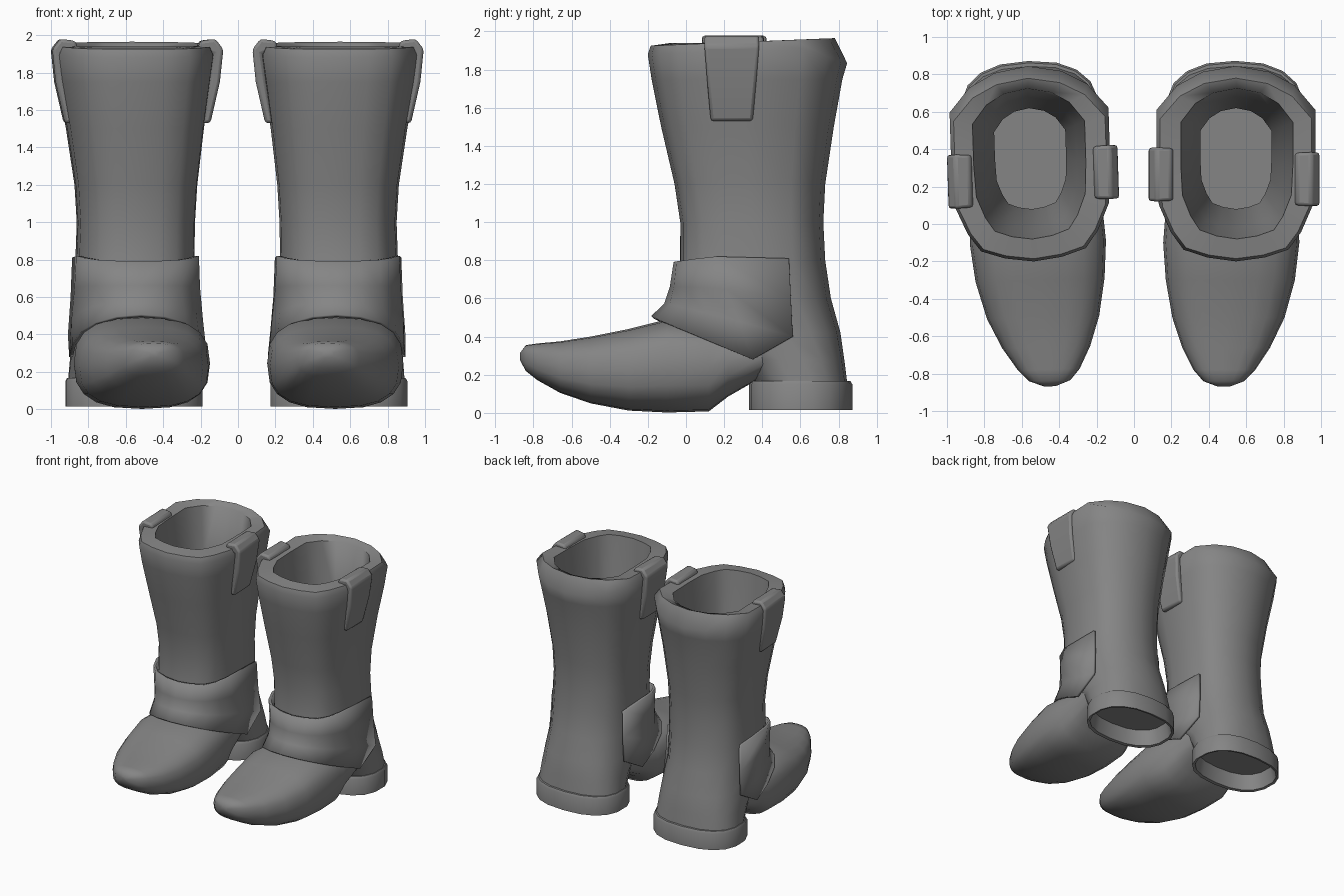
import bpy, bmesh, math
from mathutils import Matrix, Vector

if "Cube" in bpy.data.objects:
    bpy.data.objects.remove(bpy.data.objects["Cube"])

# Right boot is built directly; the left one is its mirror turned slightly
PIVOT = Matrix.Translation((-0.53, 0.1, 0))
SIDES = {
    "right": Matrix.Identity(4),
    "left": PIVOT @ Matrix.Rotation(0.032, 4, 'Z') @ PIVOT.inverted() @ Matrix.Scale(-1, 4, (1, 0, 0)),
}
LEATHER = bpy.data.materials.new("dark_grey")
LEATHER.diffuse_color = (.235, .235, .235, 1)
LEATHER.use_nodes = True
LEATHER.node_tree.nodes["Principled BSDF"].inputs["Base Color"].default_value = LEATHER.diffuse_color


def superellipse(n, power, start=0, turn=1):
    """Unit loop of n points."""
    pts = []
    for k in range(n):
        a = start + turn * 2 * math.pi * k / n
        c, s = math.cos(a), math.sin(a)
        pts.append((math.copysign(abs(c) ** (2 / power), c), math.copysign(abs(s) ** (2 / power), s)))
    return pts


# Half outline of the shaft seen from above (x, y in -1..1), mirrored to a loop
HALF = [(0, 1), (.42, .94), (.74, .8), (1, .55), (1, 0), (.97, -.42),
        (.82, -.7), (.66, -.88), (.36, -.96), (0, -1)]
OUTLINE = HALF + [(-u, v) for u, v in HALF[-2:0:-1]]
# Rounder outline for the heel, with matching points
ROUND = superellipse(len(OUTLINE), 2.4, math.pi / 2, -1)


def ring(cx, hw, y0, y1, z, r=0):
    """Horizontal ring; z is a number or a function of v; r blends to the heel outline."""
    zf = z if callable(z) else (lambda v: z)
    pts = [(a + (c - a) * r, b + (d - b) * r) for (a, b), (c, d) in zip(OUTLINE, ROUND)]
    return [Vector((cx + hw * u, (y0 + y1) / 2 + (y1 - y0) / 2 * v, zf(v))) for u, v in pts]


def loft(name, rings, closed=True, caps=(False, False), angle=35, solid=0, bevel=0):
    """Skin a list of rings, once for each boot."""
    for side, mat in SIDES.items():
        bm = bmesh.new()
        rows = [[bm.verts.new(mat @ p) for p in r] for r in rings]
        n = len(rows[0])
        for a, b in zip(rows, rows[1:]):
            for i in range(n if closed else n - 1):
                j = (i + 1) % n
                bm.faces.new((a[i], a[j], b[j], b[i]))
        if caps[0]:
            bm.faces.new(rows[0])
        if caps[1]:
            bm.faces.new(rows[-1])
        bmesh.ops.recalc_face_normals(bm, faces=bm.faces[:])
        me = bpy.data.meshes.new(name)
        bm.to_mesh(me)
        bm.free()
        me.materials.append(LEATHER)
        ob = bpy.data.objects.new(f"{side}_{name}", me)
        bpy.context.collection.objects.link(ob)
        bpy.ops.object.select_all(action='DESELECT')
        ob.select_set(True)
        bpy.context.view_layer.objects.active = ob
        bpy.ops.object.shade_smooth_by_angle(angle=math.radians(angle))
        if solid:
            m = ob.modifiers.new("thickness", 'SOLIDIFY')
            m.thickness, m.offset = solid, 0
        if bevel:
            m = ob.modifiers.new("soft_edges", 'BEVEL')
            m.width, m.segments = bevel, 2


# Shaft: outside wall, sloping rim, inside wall and insole
def edge(v):
    return 1.90 + .02 * v - .19 * max(0, v - .55)


def rim(v):
    return 1.945 + .02 * v


shaft = [ring(*r) for r in [
    (.54, .355, .36, .845, .16, 1), (.54, .345, .28, .83, .28, .9), (.54, .335, .10, .81, .42, .6),
    (.54, .32, -.06, .76, .6, .2), (.54, .315, -.03, .73, .8), (.535, .313, -.03, .72, 1.0),
    (.535, .325, -.06, .73, 1.2), (.54, .365, -.13, .775, 1.5), (.545, .405, -.18, .82, 1.75),
    (.545, .425, -.20, .845, edge), (.545, .405, -.185, .78, rim),
    (.55, .30, -.08, .725, lambda v: 1.94), (.548, .25, -.02, .68, 1.5),
    (.545, .19, .08, .62, 1.0), (.545, .20, .08, .63, .5)]]
loft("shaft", shaft, caps=(False, True), angle=62)

# Foot: vertical rings from the toe back into the arch
foot = []
for y, cx, hw, z0, z1 in [
        (-.87, .48, .03, .275, .315), (-.84, .48, .11, .22, .355), (-.78, .483, .165, .172, .364),
        (-.66, .493, .235, .105, .375), (-.5, .505, .30, .05, .40), (-.3, .515, .345, .012, .44),
        (-.1, .52, .364, .002, .49), (.12, .525, .352, .008, .48), (.22, .53, .33, .085, .45),
        (.42, .54, .31, .2, .42)]:
    foot.append([Vector((cx + hw * u, y, (z0 + z1) / 2 + (z1 - z0) / 2 * w))
                 for u, w in superellipse(20, 2.7)])
loft("foot", foot, caps=(True, True), angle=60)

# Heel: hollow cup that is open below
loft("heel", [ring(*r, 1) for r in [
    (.54, .325, .375, .825, .15), (.54, .35, .355, .85, .02), (.54, .37, .33, .872, .015),
    (.54, .37, .33, .872, .15), (.54, .36, .34, .862, .168), (.54, .31, .39, .81, .168)]],
    caps=(True, False))

# Instep cuff: U-shaped wrap, blending from shaft outline to foot outline
U = [(0, 0, 0), (.36, .025, .05), (.66, .08, .19), (.85, .19, .385), (.97, .36, .7), (1, 1, 1)]
U = [(-u, a, b) for u, a, b in U[:0:-1]] + U
cuff = []
for y0, z0, y1, z1, cx, hw, t in [
        (-.055, .79, .54, .81, .535, .328, 0), (-.075, .66, .55, .6, .535, .336, .3),
        (-.105, .57, .56, .40, .533, .352, .65), (-.175, .5, .35, .28, .527, .358, 1)]:
    row = []
    for u, a, b in U:
        s = a + (b - a) * t
        # the top edge rises a little at the sides
        bump = .025 * (1 - t) * s * (1 - s) * 4
        row.append(Vector((cx + hw * u, y0 + (y1 - y0) * s, z0 + (z1 - z0) * s + bump)))
    cuff.append(row)
loft("cuff", cuff, closed=False, solid=.02, angle=60)

# Pull straps folded over both sides of the rim: (x, z, half width)
STRAP = [(.855, 1.93, .14), (.87, 1.97, .14), (.95, 1.98, .145), (.993, 1.925, .145),
         (.975, 1.75, .13), (.925, 1.53, .11), (.88, 1.53, .11), (.92, 1.75, .13), (.94, 1.9, .14)]
for name, sign, cy in [("outer_strap", 1, .24), ("inner_strap", -1, .265)]:
    loft(name, [[Vector((.535 + sign * (x - .535), cy + e * w, z)) for x, z, w in STRAP]
                for e in (-1, 1)], caps=(True, True), bevel=.016)
